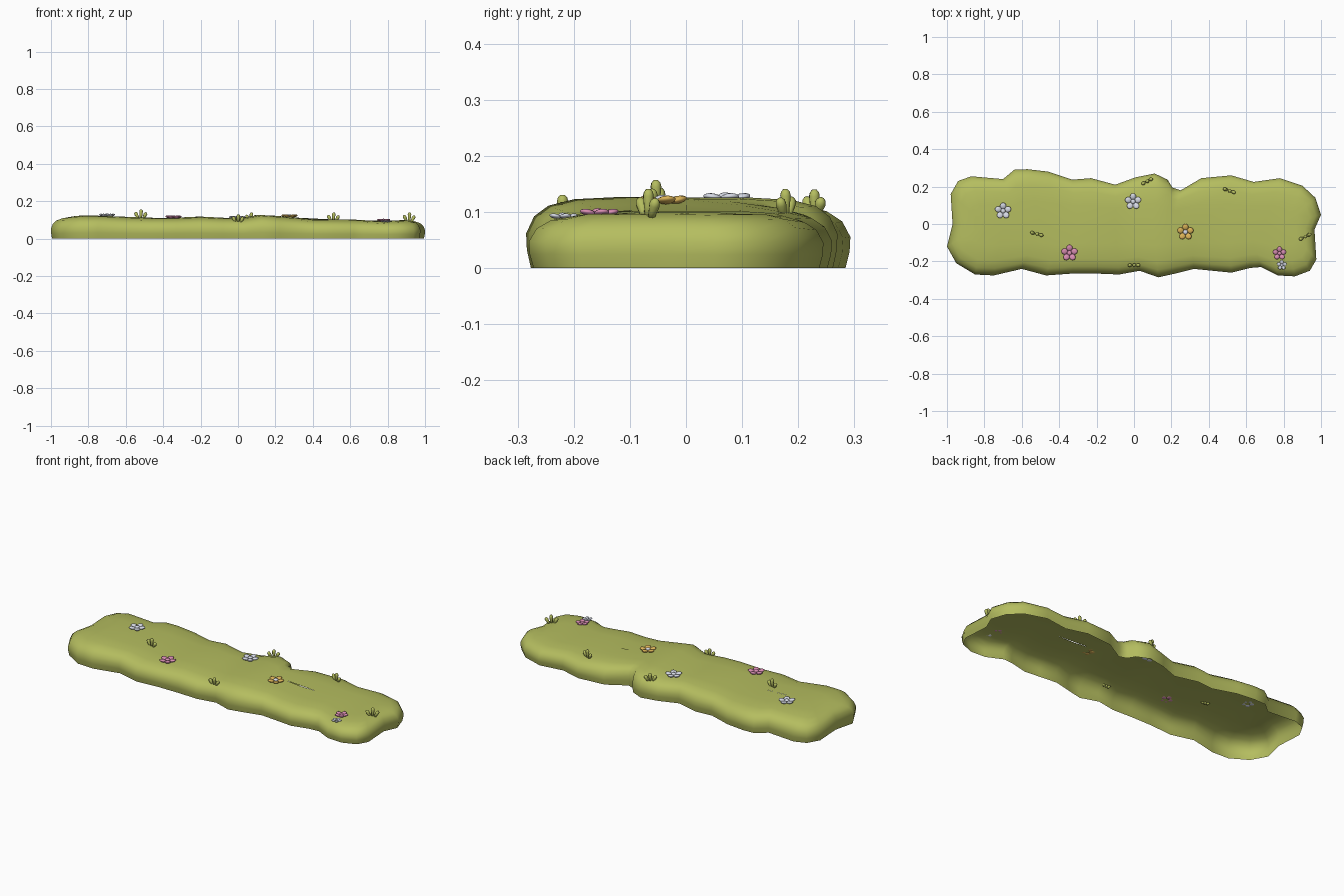
import bpy, bmesh, math
from mathutils import Vector, Matrix
from mathutils.bvhtree import BVHTree

if "Cube" in bpy.data.objects:
    bpy.data.objects.remove(bpy.data.objects["Cube"])


def material(name, rgb):
    m = bpy.data.materials.new(name)
    m.diffuse_color = (*rgb, 1)
    m.use_nodes = True
    m.node_tree.nodes["Principled BSDF"].inputs["Base Color"].default_value = m.diffuse_color
    return m


GRASS = material("grass green", (0.46, 0.51, 0.115))
WHITE = material("petal white", (0.74, 0.77, 0.86))
PINK = material("petal pink", (0.70, 0.27, 0.45))
YELLOW = material("petal yellow", (0.72, 0.46, 0.10))


def finish(bm, name, mats):
    me = bpy.data.meshes.new(name)
    for f in bm.faces:
        f.smooth = True
    bm.to_mesh(me)
    bm.free()
    for m in mats:
        me.materials.append(m)
    ob = bpy.data.objects.new(name, me)
    bpy.context.collection.objects.link(ob)
    return ob


# Wavy outline of the turf, clockwise seen from above
OUTLINE = [(-1, -.12), (-.97, 0), (-.98, .16), (-.94, .23), (-.87, .255), (-.70, .24),
           (-.64, .29), (-.57, .293), (-.46, .28), (-.33, .237), (-.23, .245), (-.10, .21),
           (.01, .25), (.11, .27), (.18, .237), (.205, .195), (.25, .18), (.36, .245),
           (.52, .26), (.64, .225), (.78, .245), (.90, .205), (.97, .14), (1, .05),
           (.965, -.03), (.975, -.19), (.94, -.25), (.86, -.28), (.77, -.275), (.68, -.23),
           (.62, -.235), (.52, -.26), (.42, -.25), (.32, -.24), (.22, -.265), (.13, -.285),
           (.03, -.25), (-.08, -.27), (-.20, -.265), (-.33, -.265), (-.47, -.275),
           (-.60, -.24), (-.75, -.275), (-.85, -.27), (-.95, -.21)]
# Crest height along x
CREST = [(-1, .11), (-.8, .125), (-.6, .116), (-.4, .11), (-.2, .118), (0, .108), (.13, .128),
         (.3, .113), (.42, .103), (.6, .102), (.78, .094), (.9, .1), (1, .096)]
# Edge section: share of the way to the spine, share of crest height
SECTION = [(.03, 0), (.005, .25), (0, .48), (.05, .72), (.14, .87), (.3, .96), (.6, 1), (1, 1)]


def crest(x):
    for (x0, z0), (x1, z1) in zip(CREST, CREST[1:]):
        if x <= x1:
            t = max(0, (x - x0) / (x1 - x0))
            t = t * t * (3 - 2 * t)
            return z0 + (z1 - z0) * t
    return CREST[-1][1]


# Turf: rings from the outline to a central spine, open underneath
bm = bmesh.new()
rings, spine = [], {}
for t, k in SECTION:
    ring = []
    for x, y in OUTLINE:
        sx = round(max(-.8, min(.8, x * .9)), 1)
        px, py = x + (sx - x) * t, y * (1 - t)
        if t == 1:
            if sx not in spine:
                spine[sx] = bm.verts.new((px, 0, crest(px)))
            ring.append(spine[sx])
        else:
            ring.append(bm.verts.new((px, py, k * crest(px))))
    rings.append(ring)
n = len(OUTLINE)
for a, b in zip(rings, rings[1:]):
    for i in range(n):
        j = (i + 1) % n
        quad = list(dict.fromkeys((a[j], a[i], b[i], b[j])))
        bm.faces.new(quad)
bm.normal_update()
surface = BVHTree.FromBMesh(bm)
finish(bm, "grass_turf", [GRASS])


def ground(x, y):
    return surface.ray_cast(Vector((x, y, 1)), Vector((0, 0, -1)))[0]


def ball(bm, matrix, mat):
    vs = bmesh.ops.create_uvsphere(bm, u_segments=12, v_segments=8, radius=1, matrix=matrix)["verts"]
    for f in {f for v in vs for f in v.link_faces}:
        f.material_index = mat


# Flowers: five flattened petals around a small centre
def flower(name, x, y, size, petal, centre):
    bm = bmesh.new()
    base = Matrix.Translation(ground(x, y) + Vector((0, 0, .004)))
    for i in range(5):
        m = (base @ Matrix.Rotation(math.radians(90 + 72 * i), 4, 'Z')
             @ Matrix.Translation((.027 * size, 0, .002)) @ Matrix.Rotation(math.radians(-12), 4, 'Y')
             @ Matrix.Diagonal((.018 * size, .0165 * size, .007 * size, 1)))
        ball(bm, m, 0)
    ball(bm, base @ Matrix.Translation((0, 0, .004)) @ Matrix.Diagonal((.013 * size, .013 * size, .007 * size, 1)), 1)
    finish(bm, name, [petal, centre])


flower("white_flower_left", -.70, .07, 1, WHITE, WHITE)
flower("white_flower_middle", -.005, .12, 1, WHITE, WHITE)
flower("pink_flower_left", -.345, -.155, 1, PINK, PINK)
flower("yellow_flower", .275, -.043, 1, YELLOW, WHITE)
flower("pink_flower_right", .778, -.157, .82, PINK, PINK)
flower("small_white_flower", .79, -.22, .6, WHITE, WHITE)


# Grass tufts: three rounded blades fanned out along a direction
def tuft(name, x, y, angle, height):
    bm = bmesh.new()
    base = Matrix.Translation(ground(x, y)) @ Matrix.Rotation(math.radians(angle), 4, 'Z')
    for off, lean, h in ((-.012, -28, .75), (0, 3, 1), (.012, 30, .72)):
        m = base @ Matrix.Translation((off, 0, -.008)) @ Matrix.Rotation(math.radians(lean), 4, 'Y')
        top = height * h
        rows = []
        for z, r in ((0, .006), (.5 * top, .008), (top - .004, .010), (top + .003, .0085), (top + .008, .004)):
            rows.append([bm.verts.new(m @ Vector((r * math.cos(a * math.pi / 4), r * math.sin(a * math.pi / 4), z)))
                         for a in range(8)])
        for a, b in zip(rows, rows[1:]):
            for i in range(8):
                j = (i + 1) % 8
                bm.faces.new((a[i], a[j], b[j], b[i]))
        bm.faces.new(rows[-1])
        bm.faces.new(rows[0][::-1])
    finish(bm, name, [GRASS])


for i, args in enumerate([(-.52, -.053, -15, .043), (.07, .228, 28, .038), (0, -.22, 0, .035),
                          (.51, .178, -20, .042), (.915, -.068, 27, .045)]):
    tuft(f"grass_tuft_{i + 1}", *args)
